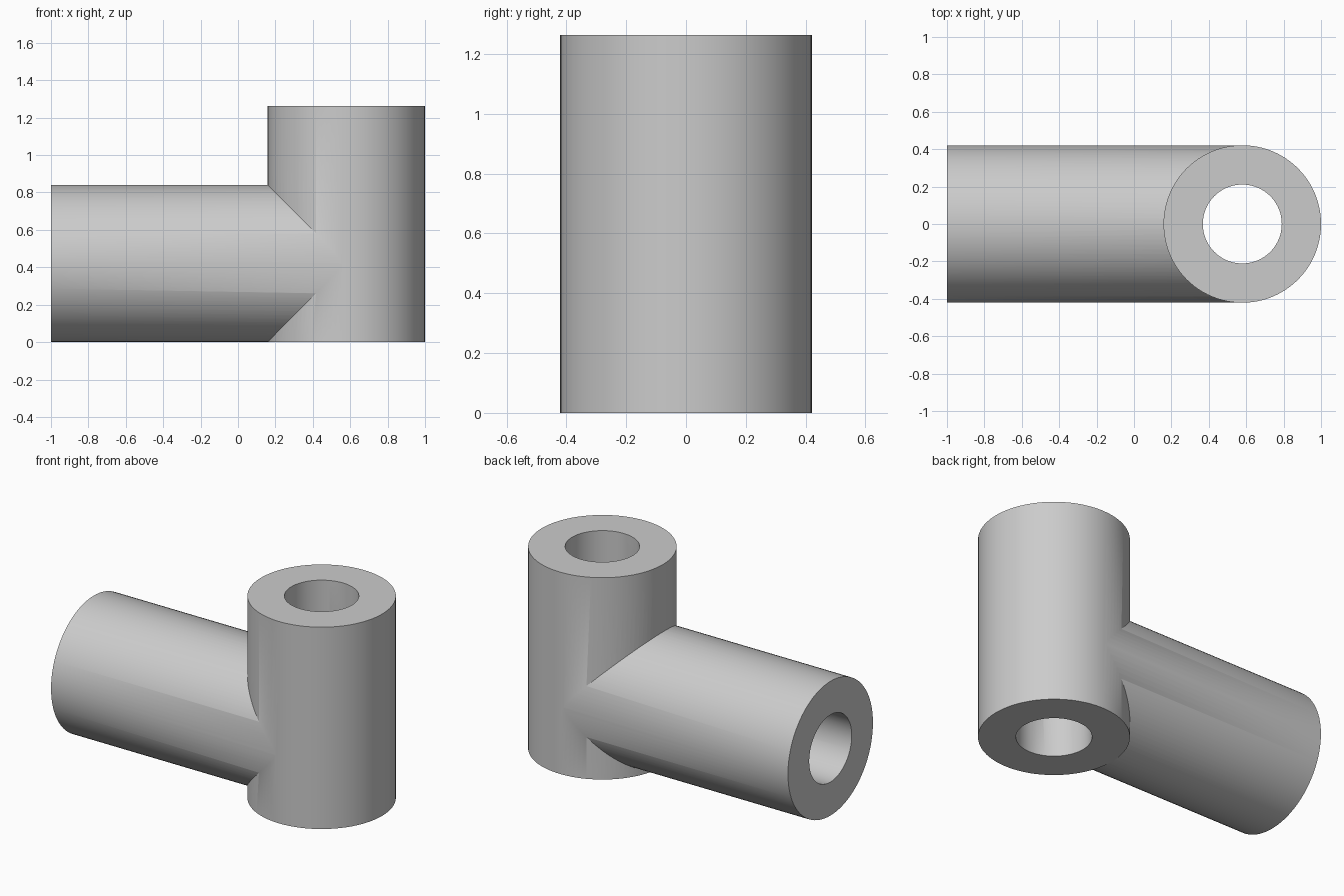
import bpy
from math import pi

default = bpy.data.objects.get("Cube")
if default:
    bpy.data.objects.remove(default, do_unlink=True)

OUTER, BORE, HEIGHT, AXIS_X = 0.421, 0.211, 1.263, 0.579

grey = bpy.data.materials.new("plain grey")
grey.use_nodes = True
colour = (0.6, 0.6, 0.6, 1)
grey.diffuse_color = colour
grey.node_tree.nodes["Principled BSDF"].inputs["Base Color"].default_value = colour


def cylinder(name, radius, length, location, along_x=False):
    bpy.ops.mesh.primitive_cylinder_add(
        vertices=96, radius=radius, depth=length, location=location,
        rotation=(0, pi / 2 if along_x else 0, 0))
    obj = bpy.context.object
    obj.name = name
    obj.data.materials.append(grey)
    return obj


def horizontal(name, radius, start, end):
    return cylinder(name, radius, end - start, ((start + end) / 2, 0, OUTER), True)


def combine(target, tool, operation):
    mod = target.modifiers.new(tool.name, 'BOOLEAN')
    mod.operation = operation
    mod.solver = 'EXACT'
    mod.object = tool
    bpy.context.view_layer.objects.active = target
    bpy.ops.object.modifier_apply(modifier=mod.name)
    bpy.data.objects.remove(tool, do_unlink=True)


# Upright sleeve joined with the side sleeve
body = cylinder("elbow_connector", OUTER, HEIGHT, (AXIS_X, 0, HEIGHT / 2))
combine(body, horizontal("side_sleeve", OUTER - 0.0008, -1, AXIS_X), 'UNION')

# Through bore, and side bore opening into it
combine(body, cylinder("upright_bore", BORE, HEIGHT + 0.4, (AXIS_X, 0, HEIGHT / 2)), 'DIFFERENCE')
combine(body, horizontal("side_bore", BORE - 0.0008, -1.2, AXIS_X), 'DIFFERENCE')

# Smooth walls with crisp rims and seams
bpy.ops.object.select_all(action='DESELECT')
body.select_set(True)
bpy.context.view_layer.objects.active = body
bpy.ops.object.shade_smooth_by_angle(angle=pi / 6)
